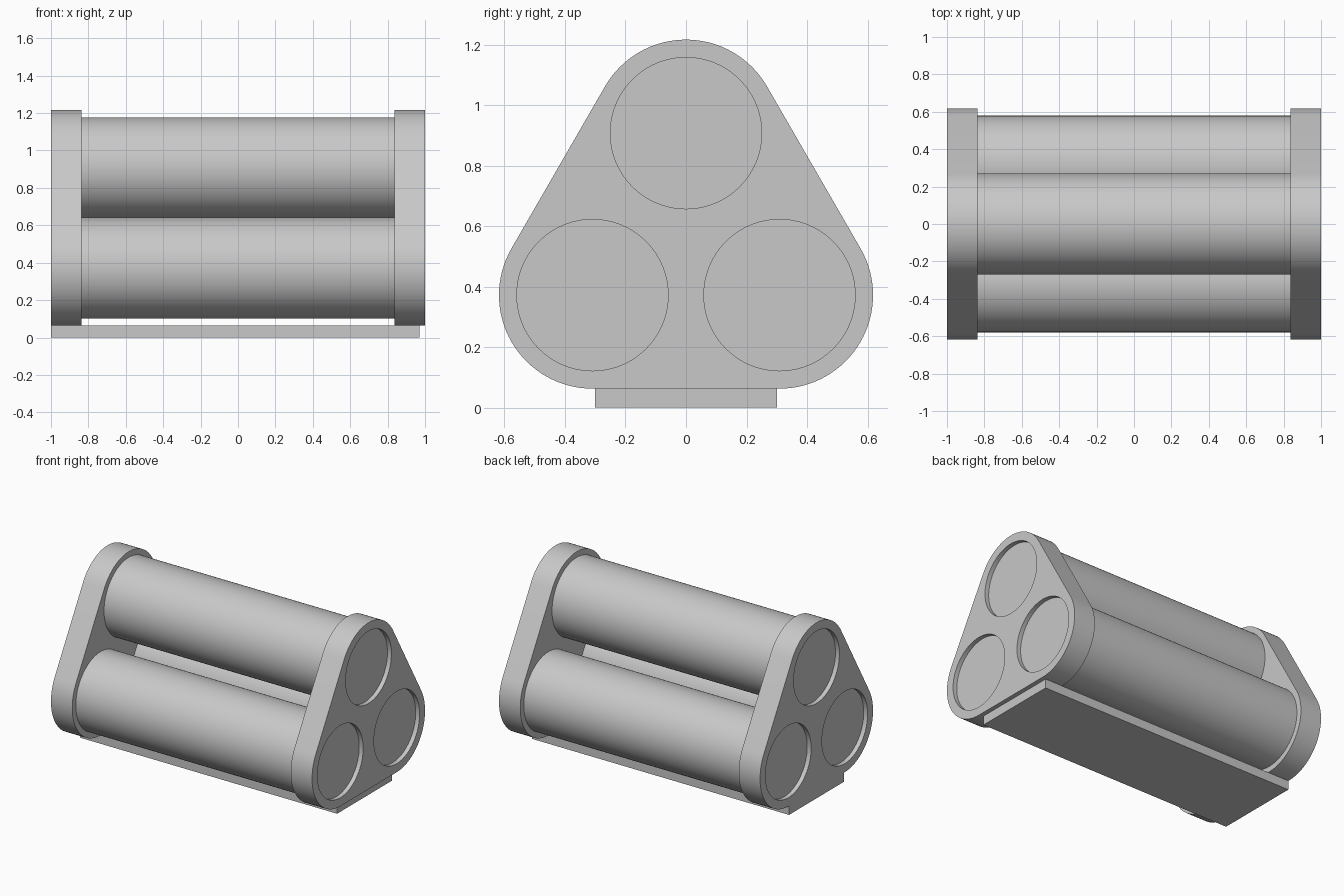
import bpy, bmesh, math
from mathutils import Matrix, Vector

cube = bpy.data.objects.get("Cube")
if cube:
    bpy.data.objects.remove(cube, do_unlink=True)

# Shared dimensions
CORNER_R = 0.309      # end plate corner radius
TUBE_R = 0.27
RECESS_R = 0.25
RECESS_DEPTH = 0.03
PLATE_T = 0.163
LOW_Z = 0.372
TOP_Z = LOW_Z + CORNER_R * math.sqrt(3)
CENTRES = {"front": (-CORNER_R, LOW_Z), "back": (CORNER_R, LOW_Z), "top": (0, TOP_Z)}

grey = bpy.data.materials.new("light grey")
grey.use_nodes = True
colour = (0.58, 0.58, 0.58, 1)
grey.diffuse_color = colour
grey.node_tree.nodes["Principled BSDF"].inputs["Base Color"].default_value = colour


def finish(name, bm, smooth=True):
    bmesh.ops.recalc_face_normals(bm, faces=bm.faces)
    mesh = bpy.data.meshes.new(name)
    bm.to_mesh(mesh)
    bm.free()
    mesh.materials.append(grey)
    obj = bpy.data.objects.new(name, mesh)
    bpy.context.collection.objects.link(obj)
    bpy.ops.object.select_all(action='DESELECT')
    obj.select_set(True)
    bpy.context.view_layer.objects.active = obj
    if smooth:
        bpy.ops.object.shade_smooth_by_angle(angle=math.radians(30))
    return obj


def add_cylinder(bm, centre, radius, x0, x1):
    """Capped cylinder lying along x."""
    place = Matrix.Translation(((x0 + x1) / 2, *centre)) @ Matrix.Rotation(math.pi / 2, 4, 'Y')
    bmesh.ops.create_cone(bm, cap_ends=True, segments=96, radius1=radius,
                          radius2=radius, depth=x1 - x0, matrix=place)


def end_plate(name, side):
    # Rounded triangle: a 120 degree arc at each tube centre
    inner, outer = side * (1 - PLATE_T), side
    bm = bmesh.new()
    ring = []
    for key, start in (("back", -90), ("top", 30), ("front", 150)):
        y, z = CENTRES[key]
        for i in range(33):
            a = math.radians(start + 120 * i / 32)
            ring.append(bm.verts.new((inner, y + CORNER_R * math.cos(a),
                                      z + CORNER_R * math.sin(a))))
    face = bm.faces.new(ring)
    grown = bmesh.ops.extrude_face_region(bm, geom=[face], use_keep_orig=True)
    moved = [v for v in grown["geom"] if isinstance(v, bmesh.types.BMVert)]
    bmesh.ops.translate(bm, verts=moved, vec=Vector((outer - inner, 0, 0)))
    plate = finish(name, bm, smooth=False)

    # Shallow round recesses in the outer face
    bm = bmesh.new()
    xs = sorted((side * (1 - RECESS_DEPTH), side * 1.1))
    for centre in CENTRES.values():
        add_cylinder(bm, centre, RECESS_R, *xs)
    cutter = finish("recess_cutter", bm, smooth=False)
    cutter.hide_render = True
    bpy.ops.object.select_all(action='DESELECT')
    plate.select_set(True)
    bpy.context.view_layer.objects.active = plate
    cut = plate.modifiers.new("recesses", 'BOOLEAN')
    cut.operation = 'DIFFERENCE'
    cut.solver = 'EXACT'
    cut.object = cutter
    bpy.ops.object.modifier_apply(modifier=cut.name)
    bpy.data.objects.remove(cutter, do_unlink=True)
    bpy.ops.object.shade_smooth_by_angle(angle=math.radians(30))


# End plates
end_plate("left_end_plate", 1)
end_plate("right_end_plate", -1)

# Three tubes seated in the plates
for key, centre in CENTRES.items():
    bm = bmesh.new()
    reach = 1 - PLATE_T + 0.02
    add_cylinder(bm, centre, TUBE_R, -reach, reach)
    finish(key + "_tube", bm)

# Base slab, flush with the right end and short of the left
bm = bmesh.new()
bmesh.ops.create_cube(bm, size=1)
base_h = LOW_Z - CORNER_R
bmesh.ops.transform(bm, verts=bm.verts, matrix=Matrix.Translation((-0.015, 0, base_h / 2))
                    @ Matrix.Diagonal((1.97, 0.602, base_h, 1)))
finish("base_slab", bm, smooth=False)
